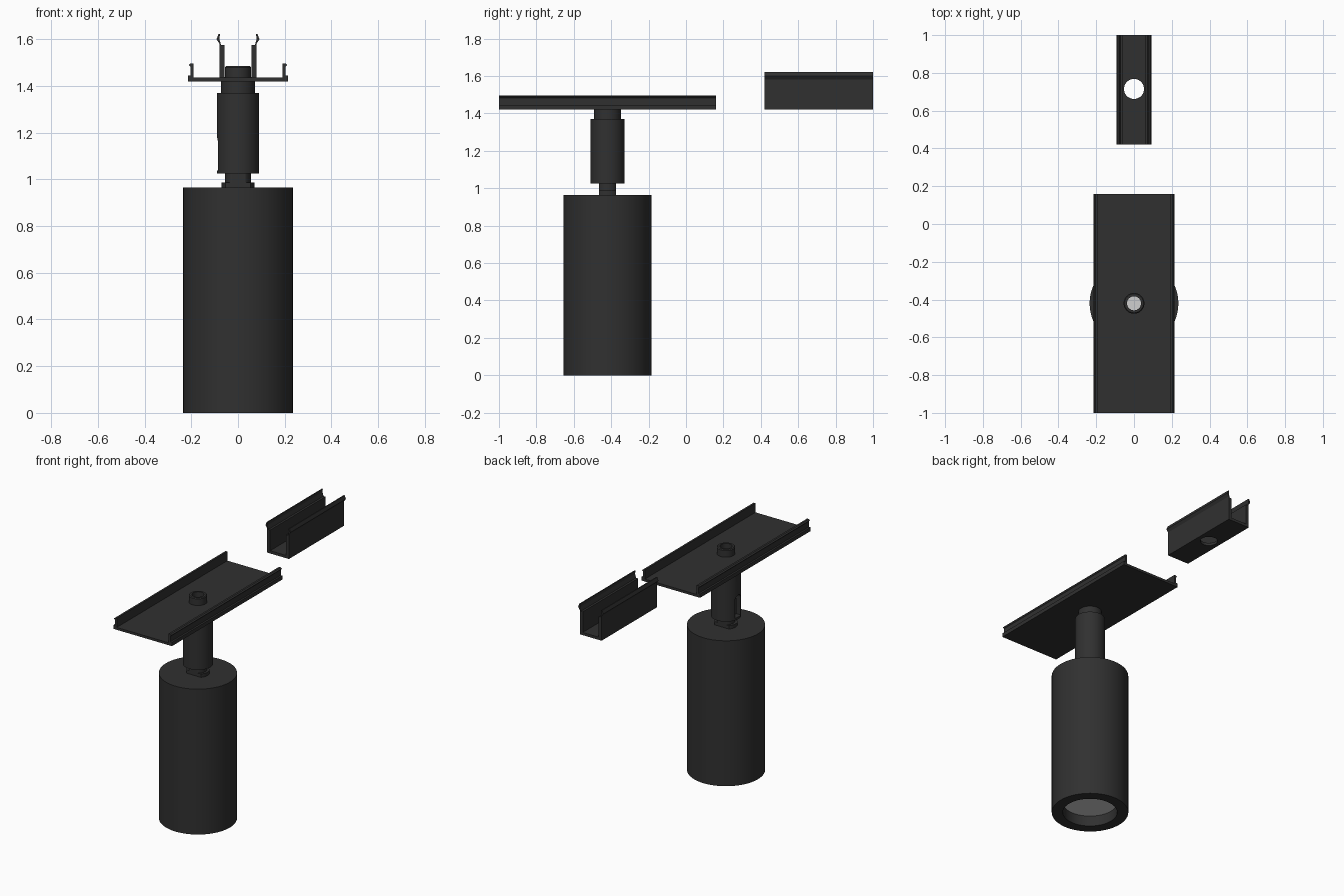
import bpy, bmesh, math

cube = bpy.data.objects.get("Cube")
if cube:
    bpy.data.objects.remove(cube, do_unlink=True)

LAMP_Y = -0.42


def material(name, rgb):
    m = bpy.data.materials.new(name)
    m.use_nodes = True
    m.diffuse_color = (*rgb, 1)
    m.node_tree.nodes["Principled BSDF"].inputs["Base Color"].default_value = (*rgb, 1)
    return m


BLACK = material("matte black", (0.03, 0.03, 0.03))
GREY = material("light grey diffuser", (0.62, 0.62, 0.62))


def make_object(name, bm, mat):
    bmesh.ops.recalc_face_normals(bm, faces=bm.faces)
    mesh = bpy.data.meshes.new(name)
    bm.to_mesh(mesh)
    bm.free()
    mesh.materials.append(mat)
    ob = bpy.data.objects.new(name, mesh)
    bpy.context.collection.objects.link(ob)
    return ob


def smooth(ob):
    bpy.ops.object.select_all(action='DESELECT')
    ob.select_set(True)
    bpy.context.view_layer.objects.active = ob
    bpy.ops.object.shade_smooth_by_angle(angle=math.radians(30))


def lathe(name, profile, mat=BLACK, flat=None, steps=64):
    """Revolve a closed (radius, z) profile; flat limits the depth to two flats."""
    bm = bmesh.new()
    rings = []
    for i in range(steps):
        a = math.tau * i / steps
        ring = []
        for r, z in profile:
            y = r * math.sin(a)
            if flat:
                y = max(-flat, min(flat, y))
            ring.append(bm.verts.new((r * math.cos(a), y, z)))
        rings.append(ring)
    n = len(profile)
    for i in range(steps):
        a, b = rings[i], rings[(i + 1) % steps]
        for j in range(n):
            k = (j + 1) % n
            bm.faces.new((a[j], b[j], b[k], a[k]))
    ob = make_object(name, bm, mat)
    ob.location.y = LAMP_Y
    smooth(ob)
    return ob


def channel(name, half, y0, y1):
    """Extrude a mirrored (x, z) half section along y."""
    section = half + [(-x, z) for x, z in reversed(half)]
    bm = bmesh.new()
    face = bm.faces.new([bm.verts.new((x, y0, z)) for x, z in section])
    ext = bmesh.ops.extrude_face_region(bm, geom=[face])
    for v in ext["geom"]:
        if isinstance(v, bmesh.types.BMVert):
            v.co.y = y1
    return make_object(name, bm, BLACK)


def cut(ob, cutter):
    mod = ob.modifiers.new("cut", 'BOOLEAN')
    mod.operation, mod.solver, mod.object = 'DIFFERENCE', 'EXACT', cutter
    bpy.context.view_layer.objects.active = ob
    bpy.ops.object.modifier_apply(modifier=mod.name)
    bpy.data.objects.remove(cutter, do_unlink=True)


def cylinder_cutter(radius, depth, location, rotation=(0, 0, 0)):
    bpy.ops.mesh.primitive_cylinder_add(vertices=48, radius=radius, depth=depth,
                                        location=location, rotation=rotation)
    return bpy.context.object


# Hollow lamp housing with recessed diffuser
lathe("lamp_housing", [(0.037, 0.965), (0.235, 0.965), (0.235, 0), (0.167, 0),
                       (0.167, 0.94), (0.037, 0.94)])
bm = bmesh.new()
bmesh.ops.create_cone(bm, cap_ends=True, segments=64, radius1=0.168, radius2=0.168, depth=0.01)
lens = make_object("diffuser", bm, GREY)
lens.location = (0, LAMP_Y, 0.075)
smooth(lens)

# Flat-sided swivel knuckle
lathe("swivel_knuckle", [(0.037, 0.965), (0.07, 0.965), (0.07, 0.987), (0.055, 0.987),
                         (0.055, 1.15), (0.037, 1.15)], flat=0.045)

# Stem tube with a round-topped swing slot on its right side
stem = lathe("stem", [(0.06, 1.025), (0.091, 1.025), (0.091, 1.37), (0.072, 1.37),
                      (0.072, 1.42), (0.037, 1.42), (0.037, 1.3), (0.06, 1.3)])
cut(stem, cylinder_cutter(0.03, 0.08, (-0.09, LAMP_Y, 1.155), (0, math.pi / 2, 0)))
bpy.ops.mesh.primitive_cube_add(size=1, location=(-0.09, LAMP_Y, 1.097))
slot = bpy.context.object
slot.scale = (0.08, 0.06, 0.116)
cut(stem, slot)
smooth(stem)

# Mounting plate with hooked side rails
plate = channel("mounting_plate",
                [(0.215, 1.42), (0.215, 1.445), (0.203, 1.445), (0.203, 1.482),
                 (0.211, 1.49), (0.203, 1.497), (0.19, 1.497), (0.19, 1.436)], -1, 0.16)
cut(plate, cylinder_cutter(0.045, 0.1, (0, LAMP_Y, 1.43)))
lathe("hollow_nut", [(0.037, 1.42), (0.055, 1.42), (0.055, 1.48), (0.05, 1.485), (0.037, 1.485)])

# Separate joining channel with a hole in its floor
joiner = channel("joining_channel",
                 [(0.08, 1.42), (0.08, 1.582), (0.092, 1.6), (0.084, 1.622), (0.077, 1.622),
                  (0.08, 1.6), (0.072, 1.575), (0.058, 1.575), (0.058, 1.438)], 0.42, 1)
cut(joiner, cylinder_cutter(0.053, 0.1, (0, 0.715, 1.43)))
